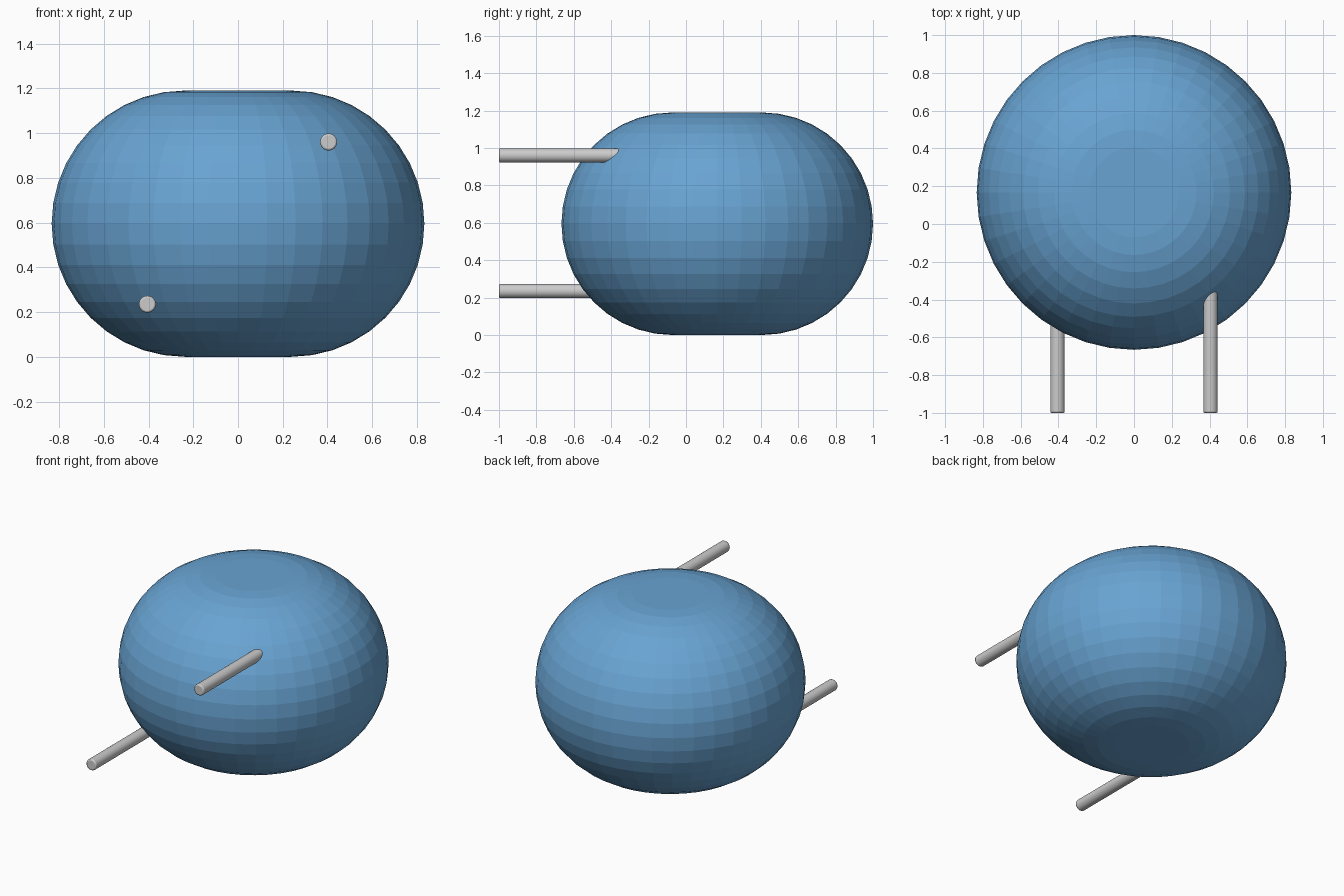
import bpy, bmesh
from math import sin, cos, pi, radians

if "Cube" in bpy.data.objects:
    bpy.data.objects.remove(bpy.data.objects["Cube"])

SEG, ARC = 40, 20          # sides around, steps along the rounded rim
R, CORE = 0.595, 0.238     # rim radius, flat disc radius
CY = 0.167                 # body centre in y


def make_object(name, bm):
    bmesh.ops.recalc_face_normals(bm, faces=bm.faces)
    mesh = bpy.data.meshes.new(name)
    bm.to_mesh(mesh)
    bm.free()
    ob = bpy.data.objects.new(name, mesh)
    bpy.context.collection.objects.link(ob)
    return ob


# Body: rounded disc, lathed from a half-circle profile
bm = bmesh.new()
rings = []
for i in range(ARC + 1):
    a = -pi / 2 + pi * i / ARC
    r, z = CORE + R * cos(a), R + R * sin(a)
    rings.append([bm.verts.new((r * cos(2 * pi * k / SEG), CY + r * sin(2 * pi * k / SEG), z))
                  for k in range(SEG)])
for lo, hi in zip(rings, rings[1:]):
    for k in range(SEG):
        n = (k + 1) % SEG
        bm.faces.new((lo[k], lo[n], hi[n], hi[k]))
bm.faces.new(rings[0])
bm.faces.new(rings[-1])
body = make_object("body", bm)
blue = bpy.data.materials.new("blue")
blue.diffuse_color = (0.14, 0.37, 0.65, 1)
blue.use_nodes = True
blue.node_tree.nodes["Principled BSDF"].inputs["Base Color"].default_value = blue.diffuse_color
body.data.materials.append(blue)


# Leads: two thin pins with softened tips, entering the body from the front
def lead(name, x, z, y0=-1.0, y1=-0.2, radius=0.038):
    bpy.ops.mesh.primitive_cylinder_add(vertices=24, radius=radius, depth=y1 - y0,
                                        location=(x, (y0 + y1) / 2, z),
                                        rotation=(radians(90), 0, 0))
    ob = bpy.context.object
    ob.name = name
    bev = ob.modifiers.new("tip", "BEVEL")
    bev.width, bev.segments = 0.008, 2
    bev.limit_method = 'ANGLE'
    bev.angle_limit = radians(40)
    bpy.ops.object.shade_smooth_by_angle(angle=radians(30))


lead("lower_lead", -0.405, 0.235)
lead("upper_lead", 0.405, 0.96)
